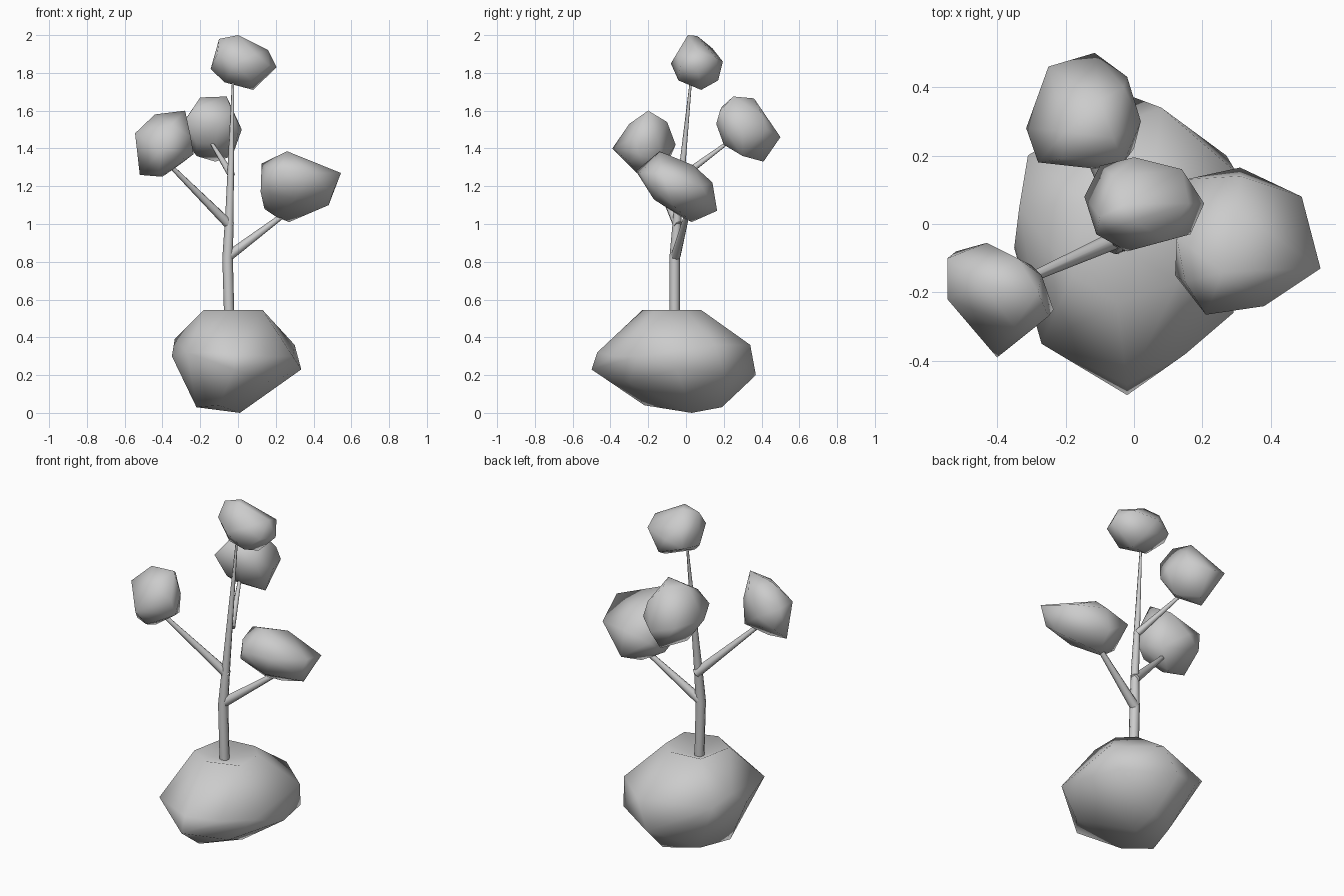
import bpy, bmesh, math


def smooth(ob, angle):
    bpy.ops.object.select_all(action='DESELECT')
    ob.select_set(True)
    bpy.context.view_layer.objects.active = ob
    bpy.ops.object.shade_smooth_by_angle(angle=math.radians(angle))


def hull(name, pts, dip=None):
    """Faceted lump spanned around its corner points, optionally with a dished top."""
    bm = bmesh.new()
    for p in pts:
        bm.verts.new(p)
    bmesh.ops.convex_hull(bm, input=bm.verts[:])
    loose = [v for v in bm.verts if not v.link_faces]
    bmesh.ops.delete(bm, geom=loose, context='VERTS')
    bmesh.ops.recalc_face_normals(bm, faces=bm.faces[:])
    if dip:
        top = max(v.co.z for v in bm.verts)
        flat = [f for f in bm.faces if all(v.co.z > top - 0.002 for v in f.verts)]
        rim = bmesh.ops.dissolve_faces(bm, faces=flat)["region"]
        for v in bmesh.ops.poke(bm, faces=rim)["verts"]:
            v.co = dip
    me = bpy.data.meshes.new(name)
    bm.to_mesh(me)
    bm.free()
    ob = bpy.data.objects.new(name, me)
    bpy.context.collection.objects.link(ob)
    smooth(ob, 100)
    return ob


def tube(name, path):
    """Tapered round stem through (x, y, z, radius) points."""
    cu = bpy.data.curves.new(name + "_path", 'CURVE')
    cu.dimensions = '3D'
    cu.bevel_depth = 1.0
    cu.bevel_resolution = 2
    cu.use_fill_caps = True
    sp = cu.splines.new('POLY')
    sp.points.add(len(path) - 1)
    for p, (x, y, z, r) in zip(sp.points, path):
        p.co = (x, y, z, 1)
        p.radius = r
    tmp = bpy.data.objects.new(name + "_tmp", cu)
    bpy.context.collection.objects.link(tmp)
    me = bpy.data.meshes.new_from_object(tmp.evaluated_get(bpy.context.evaluated_depsgraph_get()))
    bpy.data.objects.remove(tmp)
    ob = bpy.data.objects.new(name, me)
    bpy.context.collection.objects.link(ob)
    smooth(ob, 60)


# Rock-like base with a shallow dish where the trunk grows
hull("rock_base", [
    (-.18, -.15, .545), (-.05, -.23, .545), (.13, -.17, .545),
    (.13, 0, .545), (.05, .08, .545), (-.14, .06, .545),
    (-.31, .2, .35), (-.335, .05, .39), (-.35, -.07, .3), (-.27, -.35, .32),
    (-.02, -.5, .23), (-.02, -.47, .32), (.15, -.38, .3), (.29, -.26, .3),
    (.335, -.05, .23), (.3, .15, .36), (.27, .2, .21), (.08, .34, .36),
    (0, .37, .2), (-.2, .27, .25), (.15, -.3, .16),
    (-.22, -.1, .03), (-.1, -.22, .04), (.01, .03, 0), (.02, .19, .03), (-.16, .1, .04),
], dip=(-.05, -.06, .49))

# Trunk and branches
tube("trunk", [(-.045, -.06, .45, .027), (-.055, -.06, .82, .028),
               (-.045, -.045, 1.05, .022), (-.025, .03, 1.8, .005)])
tube("left_branch", [(-.04, -.04, .99, .027), (-.4, -.2, 1.35, .01)])
tube("right_branch", [(-.05, -.055, .83, .027), (.27, .01, 1.07, .013)])
tube("back_branch", [(-.035, -.01, 1.26, .02), (-.16, .26, 1.46, .007)])

# Foliage clumps
hull("top_foliage", [
    (0, .01, 2), (-.1, .02, 1.98), (-.02, .06, 1.995), (.16, .06, 1.92),
    (.205, .06, 1.83), (.14, .16, 1.88), (0, .195, 1.86), (-.1, .17, 1.82),
    (-.145, .08, 1.82), (-.11, -.03, 1.9), (-.02, -.08, 1.85), (.165, -.03, 1.84),
    (.08, .08, 1.71), (-.07, .02, 1.75), (.06, .17, 1.76), (.09, -.05, 1.9),
    (.07, -.04, 1.76), (-.06, .14, 1.93)])
hull("right_foliage", [
    (.26, -.14, 1.385), (.125, -.04, 1.32), (.21, -.265, 1.28), (.38, -.24, 1.27),
    (.545, -.13, 1.27), (.3, .04, 1.31), (.49, .08, 1.2), (.31, .14, 1.22),
    (.31, .165, 1.07), (.48, -.07, 1.1), (.27, .03, 1.01), (.12, -.15, 1.17),
    (.14, 0, 1.08), (.15, .13, 1.18), (.3, -.17, 1.13), (.2, -.03, 1.04),
    (.5, -.14, 1.16), (.15, -.17, 1.3)])
hull("left_foliage", [
    (-.28, -.2, 1.6), (-.44, -.18, 1.58), (-.545, -.1, 1.48), (-.545, -.22, 1.48),
    (-.34, -.1, 1.54), (-.43, -.055, 1.42), (-.27, -.15, 1.45), (-.235, -.25, 1.37),
    (-.4, -.39, 1.4), (-.35, -.3, 1.53), (-.52, -.2, 1.26), (-.4, -.2, 1.25),
    (-.42, -.26, 1.27), (-.3, -.12, 1.32), (-.52, -.08, 1.36),
    (-.25, -.27, 1.46), (-.32, -.3, 1.33)])
hull("back_foliage", [
    (-.2, .27, 1.67), (-.06, .25, 1.675), (-.1, .36, 1.665), (-.115, .5, 1.46),
    (-.25, .46, 1.5), (-.02, .43, 1.5), (.02, .3, 1.5), (-.03, .18, 1.6),
    (-.1, .16, 1.53), (-.28, .18, 1.55), (-.315, .28, 1.5), (-.12, .41, 1.33),
    (-.22, .3, 1.36), (-.03, .3, 1.36), (-.12, .2, 1.42), (-.21, .19, 1.62),
    (0, .22, 1.48), (-.22, .21, 1.43), (-.03, .4, 1.58)])
